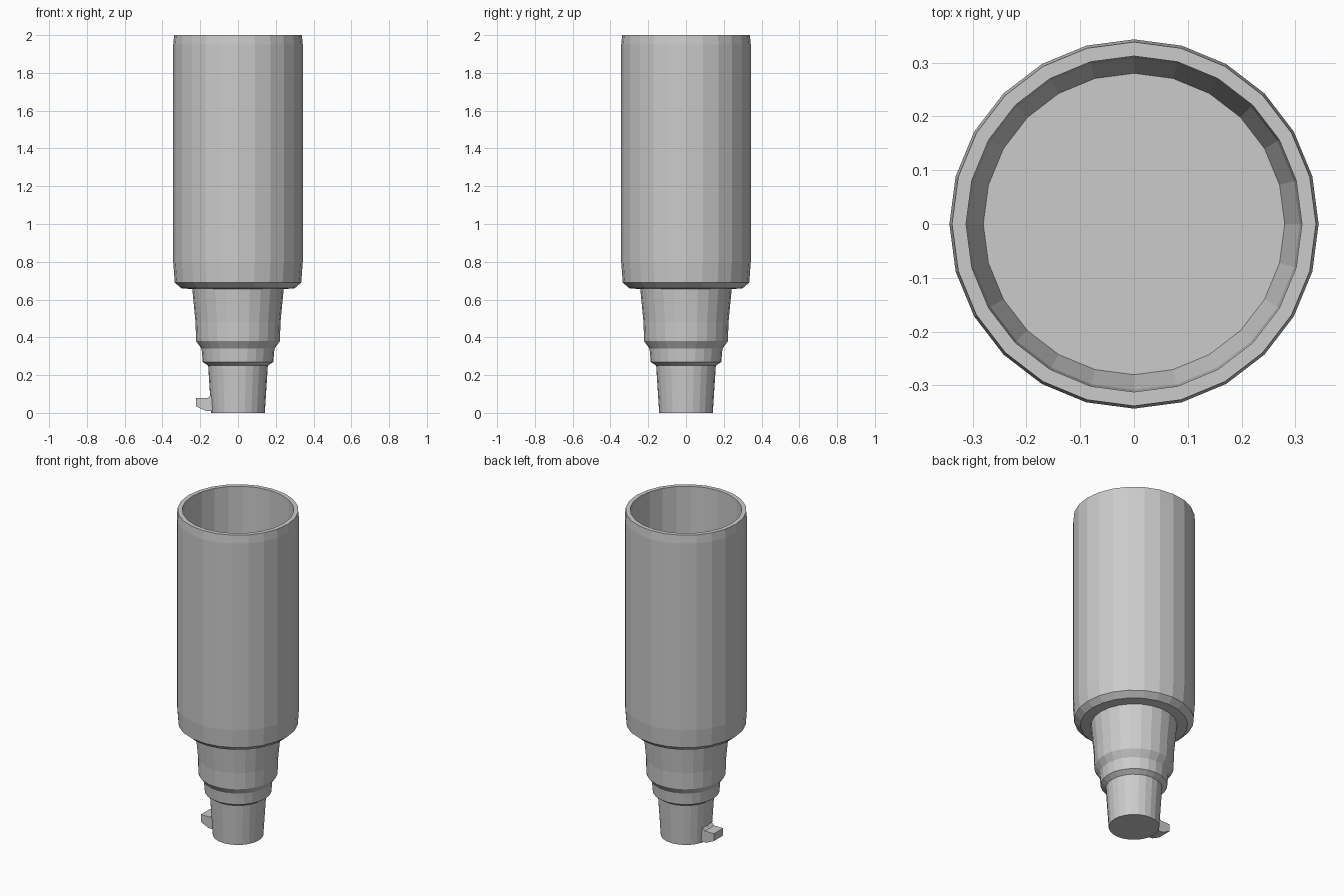
import bpy, bmesh, math

if "Cube" in bpy.data.objects:
    bpy.data.objects.remove(bpy.data.objects["Cube"])


def finish(bm, name):
    bmesh.ops.recalc_face_normals(bm, faces=bm.faces)
    me = bpy.data.meshes.new(name)
    bm.to_mesh(me)
    bm.free()
    ob = bpy.data.objects.new(name, me)
    bpy.context.collection.objects.link(ob)
    return ob


def lathe(name, profile, sides, sx=1.0, sy=1.0):
    """Revolve an (r, z) profile around z, capping both ends."""
    bm = bmesh.new()
    rings = []
    for r, z in profile:
        rings.append([bm.verts.new((r * sx * math.cos(2 * math.pi * i / sides),
                                    r * sy * math.sin(2 * math.pi * i / sides), z))
                      for i in range(sides)])
    for a, b in zip(rings, rings[1:]):
        for i in range(sides):
            j = (i + 1) % sides
            bm.faces.new((a[i], a[j], b[j], b[i]))
    bm.faces.new(rings[0])
    bm.faces.new(rings[-1])
    return finish(bm, name)


# One continuous shell: stem, stepped collar and neck, then the hollow cup
lathe("hollow_body", [
    (0.142, 0.0), (0.158, 0.25),                    # tapered stem
    (0.187, 0.27), (0.193, 0.34),                   # small collar
    (0.222, 0.38), (0.225, 0.48), (0.242, 0.655),   # flared neck
    (0.30, 0.66), (0.335, 0.69),                    # underside of cup
    (0.343, 0.80), (0.343, 1.95), (0.338, 2.0),     # outer wall
    (0.312, 2.0), (0.308, 0.80), (0.28, 0.70),      # inner wall and floor
], 24)

# Small lug on the left of the stem foot
bm = bmesh.new()
outline = [(-0.12, 0.01), (-0.17, 0.01), (-0.222, 0.035),
           (-0.222, 0.08), (-0.16, 0.08), (-0.145, 0.095), (-0.12, 0.095)]
face = bm.faces.new([bm.verts.new((x, -0.045, z)) for x, z in outline])
ext = bmesh.ops.extrude_face_region(bm, geom=[face])
bmesh.ops.translate(bm, vec=(0, 0.09, 0),
                    verts=[g for g in ext["geom"] if isinstance(g, bmesh.types.BMVert)])
finish(bm, "stem_lug")
